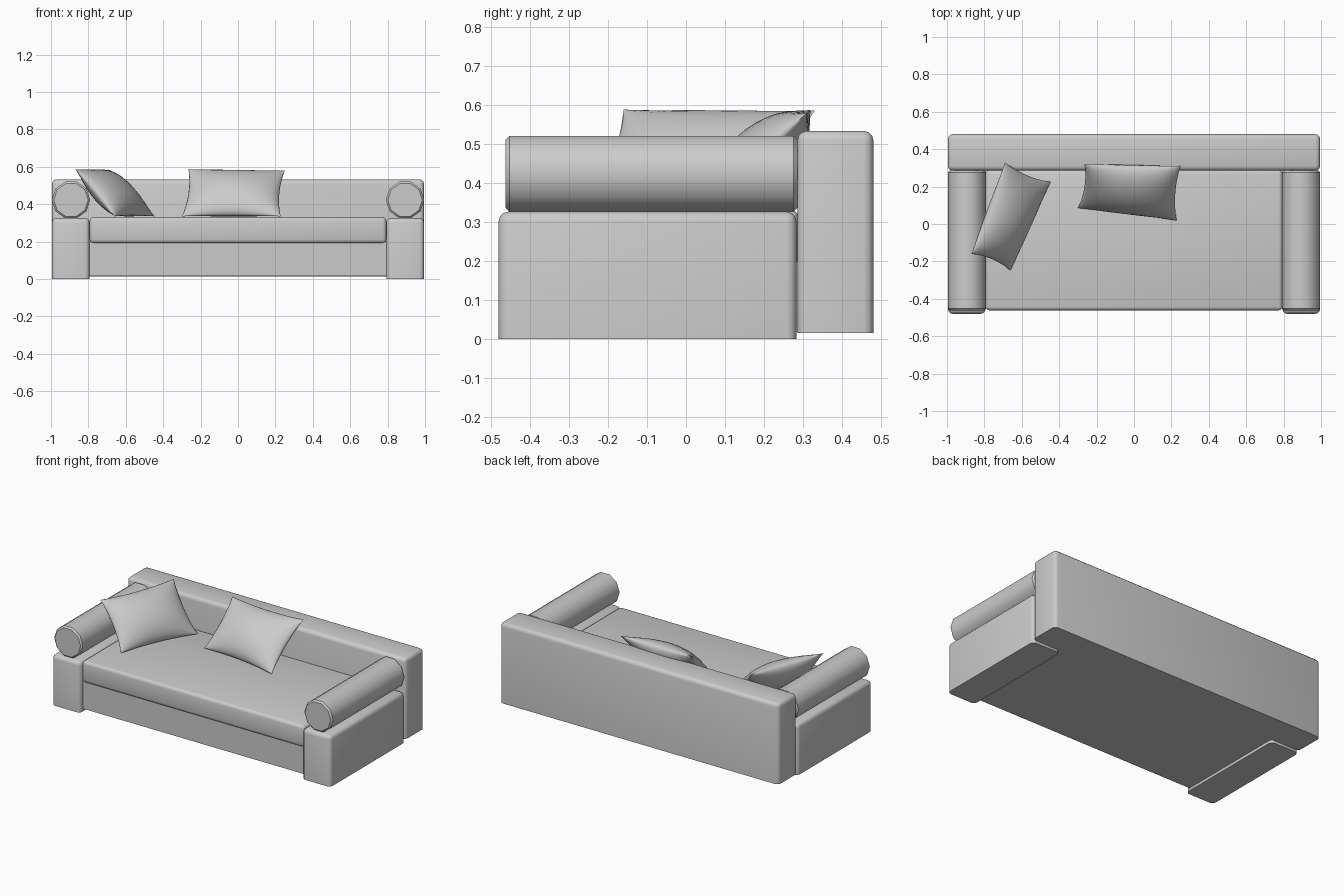
import bpy, bmesh, math
from mathutils import Vector

if "Cube" in bpy.data.objects:
    bpy.data.objects.remove(bpy.data.objects["Cube"])


def finish(name, bm, angle=45):
    bmesh.ops.recalc_face_normals(bm, faces=bm.faces[:])
    mesh = bpy.data.meshes.new(name)
    bm.to_mesh(mesh)
    bm.free()
    ob = bpy.data.objects.new(name, mesh)
    bpy.context.collection.objects.link(ob)
    bpy.ops.object.select_all(action='DESELECT')
    ob.select_set(True)
    bpy.context.view_layer.objects.active = ob
    bpy.ops.object.shade_smooth_by_angle(angle=math.radians(angle))
    return ob


def block(name, lo, hi, bevel=0.0, flat_bottom=True):
    """Box between two corners; optionally leaves the floor edges square."""
    lo, hi = Vector(lo), Vector(hi)
    bm = bmesh.new()
    bmesh.ops.create_cube(bm, size=1)
    for v in bm.verts:
        v.co = (lo + hi) / 2 + v.co * (hi - lo)
    if bevel:
        edges = [e for e in bm.edges if not flat_bottom
                 or max(v.co.z for v in e.verts) > lo.z + 1e-4]
        bmesh.ops.bevel(bm, geom=edges, offset=bevel, segments=3,
                        profile=0.5, affect='EDGES')
    return finish(name, bm)


def roll(name, x, z, y0, y1, r, sides=10):
    """Bolster along y with slightly chamfered ends."""
    bm = bmesh.new()
    rings = []
    for y, k in ((y0, 0.9), (y0 + 0.01, 1), (y1 - 0.01, 1), (y1, 0.9)):
        rings.append([bm.verts.new((x + r * k * math.cos(i * math.tau / sides), y,
                                    z + r * k * math.sin(i * math.tau / sides)))
                      for i in range(sides)])
    for a, b in zip(rings, rings[1:]):
        for i in range(sides):
            j = (i + 1) % sides
            bm.faces.new((a[i], a[j], b[j], b[i]))
    bm.faces.new(rings[0])
    bm.faces.new(rings[-1])
    return finish(name, bm, 40)


def pillow(name, bl, br, tl, tr, puff=0.08, pinch=0.07, n=16):
    """Puffed cushion spanned by four corner points, sides drawn inward."""
    bl, br, tl, tr = map(Vector, (bl, br, tl, tr))
    normal = (br - bl).cross(tl - bl).normalized()
    bm = bmesh.new()
    for side in (1, -1):
        grid = []
        for i in range(n + 1):
            row = []
            for j in range(n + 1):
                s = math.sin((i / n - 0.5) * math.pi)
                t = math.sin((j / n - 0.5) * math.pi)
                u = 0.5 + 0.5 * s * (1 - pinch * (1 - t * t))
                v = 0.5 + 0.5 * t * (1 - pinch * (1 - s * s))
                p = bl.lerp(br, u).lerp(tl.lerp(tr, u), v)
                h = max(0, (1 - s * s) * (1 - t * t)) ** 0.6
                row.append(bm.verts.new(p + normal * side * puff * h))
            grid.append(row)
        for i in range(n):
            for j in range(n):
                bm.faces.new((grid[i][j], grid[i + 1][j],
                              grid[i + 1][j + 1], grid[i][j + 1]))
    bmesh.ops.remove_doubles(bm, verts=bm.verts[:], dist=1e-5)
    return finish(name, bm, 80)


# Frame: backrest and base
block("backrest", (-0.995, 0.285, 0.015), (0.995, 0.48, 0.533), 0.025)
block("base", (-0.80, -0.45, 0.018), (0.80, 0.30, 0.20))

# Seat cushion
block("seat_cushion", (-0.793, -0.462, 0.192), (0.793, 0.288, 0.331), 0.02, False)

# Arms with bolsters on top
for label, sx in (("left", -1), ("right", 1)):
    xs = sorted((sx * 0.793, sx * 0.995))
    block(label + "_arm", (xs[0], -0.48, 0.0), (xs[1], 0.283, 0.326), 0.025)
    roll(label + "_bolster", sx * 0.893, 0.423, -0.462, 0.285, 0.1025)

# Loose pillows leaning on the backrest and the left arm
pillow("middle_pillow", (-0.30, 0.085, 0.335), (0.228, 0.018, 0.335),
       (-0.265, 0.32, 0.588), (0.25, 0.312, 0.58))
pillow("corner_pillow", (-0.66, -0.25, 0.335), (-0.445, 0.225, 0.335),
       (-0.87, -0.16, 0.588), (-0.69, 0.33, 0.585))
